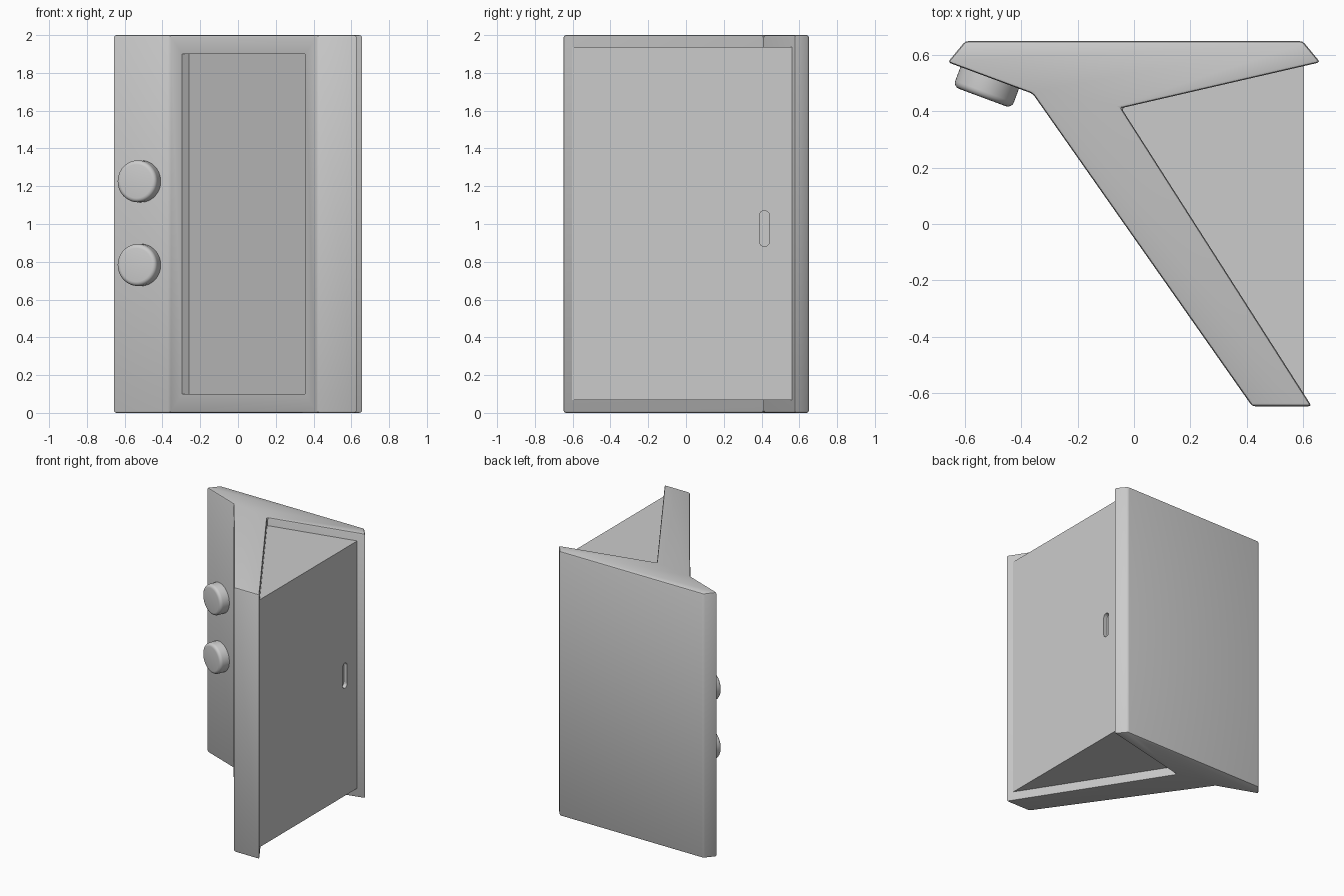
import bpy, bmesh
from math import pi, cos, sin
from mathutils import Vector, Matrix

if "Cube" in bpy.data.objects:
    bpy.data.objects.remove(bpy.data.objects["Cube"])


def prism(points, z0, z1):
    """Extrude a plan outline between two heights."""
    bm = bmesh.new()
    face = bm.faces.new([bm.verts.new((x, y, z0)) for x, y in points])
    ext = bmesh.ops.extrude_face_region(bm, geom=[face])
    up = [g for g in ext["geom"] if isinstance(g, bmesh.types.BMVert)]
    bmesh.ops.translate(bm, verts=up, vec=(0, 0, z1 - z0))
    bmesh.ops.recalc_face_normals(bm, faces=bm.faces)
    return bm


def finish(bm, name, smooth=True):
    mesh = bpy.data.meshes.new(name)
    bm.to_mesh(mesh)
    bm.free()
    ob = bpy.data.objects.new(name, mesh)
    bpy.context.collection.objects.link(ob)
    if smooth:
        bpy.ops.object.select_all(action='DESELECT')
        ob.select_set(True)
        bpy.context.view_layer.objects.active = ob
        bpy.ops.object.shade_smooth_by_angle()
    return ob


# Main housing: back plate with a slanted front arm, edges softly chamfered
outline = [(-0.6, 0.65), (0.6, 0.65), (0.662, 0.575), (-0.045, 0.412),
           (0.632, -0.648), (0.42, -0.648), (-0.36, 0.463), (-0.662, 0.575)]
bm = prism(outline, 0, 2)
bmesh.ops.bevel(bm, geom=bm.edges[:], offset=0.011, offset_type='OFFSET',
                segments=2, profile=0.5, affect='EDGES')

# Recessed window in the slanted front face
a, b = Vector((-0.36, 0.463, 0)), Vector((0.42, -0.648, 0))
along = (b - a).normalized()
normal = Vector((along.y, -along.x, 0))
slant = max((f for f in bm.faces if f.normal.dot(normal) > 0.999),
            key=lambda f: f.calc_area())
bmesh.ops.inset_region(bm, faces=[slant], thickness=0.09)
mid = (a + b) / 2
for v in slant.verts:
    t = 0.083 if (v.co - mid).dot(along) < 0 else 0.917
    z = 0.1 if v.co.z < 1 else 1.9
    v.co = a.lerp(b, t) + Vector((0, 0, z))
floor = bmesh.ops.extrude_discrete_faces(bm, faces=[slant])["faces"][0]
bmesh.ops.translate(bm, verts=floor.verts[:], vec=normal * -0.043)
finish(bm, "housing")

# Wedge-shaped side panel filling the gap between plate and arm
panel = finish(prism([(-0.055, 0.413), (0.604, 0.575), (0.604, -0.615)],
                     0.068, 1.938), "side_panel", False)

# Finger slot cut into the side panel
arc = [(0.415 + 0.027 * cos(i * pi / 8 + e * pi),
        (0.908 if e else 1.044) * 1.0 + 0.027 * sin(i * pi / 8 + e * pi))
       for e in (0, 1) for i in range(9)]
bm = prism(arc, 0.575, 0.65)
# outline was drawn as (y, z), extruded along x
bm.transform(Matrix(((0, 0, 1, 0), (1, 0, 0, 0), (0, 1, 0, 0), (0, 0, 0, 1))))
cutter = finish(bm, "slot_cutter", False)
cutter.hide_render = True
mod = panel.modifiers.new("slot", 'BOOLEAN')
mod.operation, mod.solver, mod.object = 'DIFFERENCE', 'EXACT', cutter
bpy.ops.object.select_all(action='DESELECT')
panel.select_set(True)
bpy.context.view_layer.objects.active = panel
bpy.ops.object.modifier_apply(modifier="slot")
bpy.data.objects.remove(cutter)

# Two round knobs on the left front face
out = Vector((-0.348, -0.938, 0)).normalized()
for name, z in (("upper_knob", 1.226), ("lower_knob", 0.783)):
    bm = bmesh.new()
    bmesh.ops.create_cone(bm, cap_ends=True, segments=48, radius1=0.111,
                          radius2=0.111, depth=0.09)
    rim = [e for e in bm.edges if all(v.co.z > 0 for v in e.verts)]
    bmesh.ops.bevel(bm, geom=rim, offset=0.022, segments=4, profile=0.5,
                    affect='EDGES')
    rot = out.to_track_quat('Z', 'Y').to_matrix().to_4x4()
    centre = Vector((-0.513, 0.52, z)) + out * 0.03
    bm.transform(Matrix.Translation(centre) @ rot)
    finish(bm, name)
